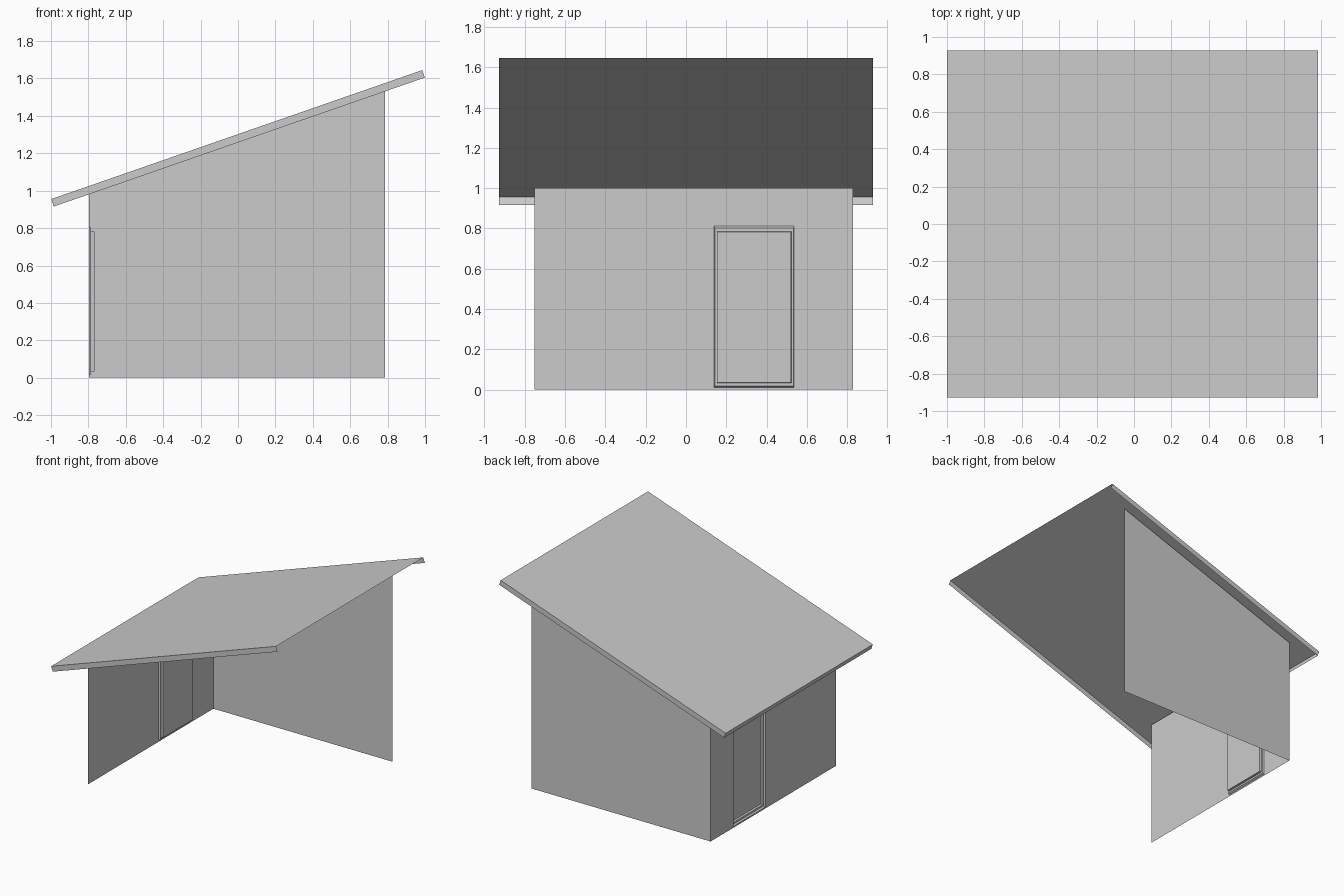
import bpy, bmesh, math
from mathutils import Matrix

cube = bpy.data.objects.get("Cube")
if cube:
    bpy.data.objects.remove(cube, do_unlink=True)

grey = bpy.data.materials.new("plain grey")
grey.use_nodes = True
grey.diffuse_color = (0.6, 0.6, 0.6, 1)
grey.node_tree.nodes["Principled BSDF"].inputs["Base Color"].default_value = (0.6, 0.6, 0.6, 1)


def finish(name, bm):
    mesh = bpy.data.meshes.new(name)
    bm.to_mesh(mesh)
    bm.free()
    mesh.materials.append(grey)
    obj = bpy.data.objects.new(name, mesh)
    bpy.context.scene.collection.objects.link(obj)
    return obj


def ring(bm, x, y0, y1, z0, z1):
    """Rectangle of vertices in a plane of constant x."""
    return [bm.verts.new((x, y, z)) for y, z in ((y0, z0), (y0, z1), (y1, z1), (y1, z0))]


def bridge(bm, a, b):
    for i in range(4):
        j = (i + 1) % 4
        bm.faces.new((a[i], a[j], b[j], b[i]))


# Main dimensions
WALL_X, END_X = -0.797, 0.785
FRONT_Y, BACK_Y = -0.752, 0.828
EAVE = 1.0
SLOPE = math.atan2(0.69, 1.985)
ROOF_LEN, ROOF_W, ROOF_T = 2.1, 1.855, 0.042
DOORWAY = (0.139, 0.537, 0.012, 0.811)

# Roof: tilted shell, open underneath and at the high end
bm = bmesh.new()
bmesh.ops.create_cube(bm, size=1)
bm.normal_update()
open_faces = [f for f in bm.faces if f.normal.z < -0.5 or f.normal.x > 0.5]
bmesh.ops.delete(bm, geom=open_faces, context='FACES')
bm.transform(Matrix.Translation((0, 0, 1.28))
             @ Matrix.Rotation(-SLOPE, 4, 'Y')
             @ Matrix.Diagonal((ROOF_LEN, ROOF_W, ROOF_T, 1)))
finish("roof", bm)

# Back wall: single sheet with a sloping top
bm = bmesh.new()
high = EAVE + (END_X - WALL_X) * math.tan(SLOPE)
outline = ((END_X, 0), (WALL_X, 0), (WALL_X, EAVE), (END_X, high))
bm.faces.new([bm.verts.new((x, BACK_Y, z)) for x, z in outline])
finish("back_wall", bm)

# Side wall: single sheet with the doorway cut out
bm = bmesh.new()
bridge(bm, ring(bm, WALL_X, FRONT_Y, BACK_Y, 0, EAVE), ring(bm, WALL_X, *DOORWAY))
bmesh.ops.recalc_face_normals(bm, faces=bm.faces)
if bm.faces[:][0].normal.x > 0:
    bmesh.ops.reverse_faces(bm, faces=bm.faces)
finish("side_wall", bm)

# Door: stepped recess pushed inward from the doorway
bm = bmesh.new()
y0, y1, z0, z1 = DOORWAY
steps = ((0, 0, 0), (0.012, 0.004, 0.009), (0.012, 0.014, 0.026), (0.029, 0.016, 0.028))
rings = [ring(bm, WALL_X + d, y0 + sy, y1 - sy, z0 + sz * 0.8, z1 - sz)
         for d, sy, sz in steps]
for a, b in zip(rings, rings[1:]):
    bridge(bm, a, b)
panel = bm.faces.new(rings[-1])
bmesh.ops.recalc_face_normals(bm, faces=bm.faces)
panel.normal_update()
if panel.normal.x > 0:
    bmesh.ops.reverse_faces(bm, faces=bm.faces)
finish("door", bm)
